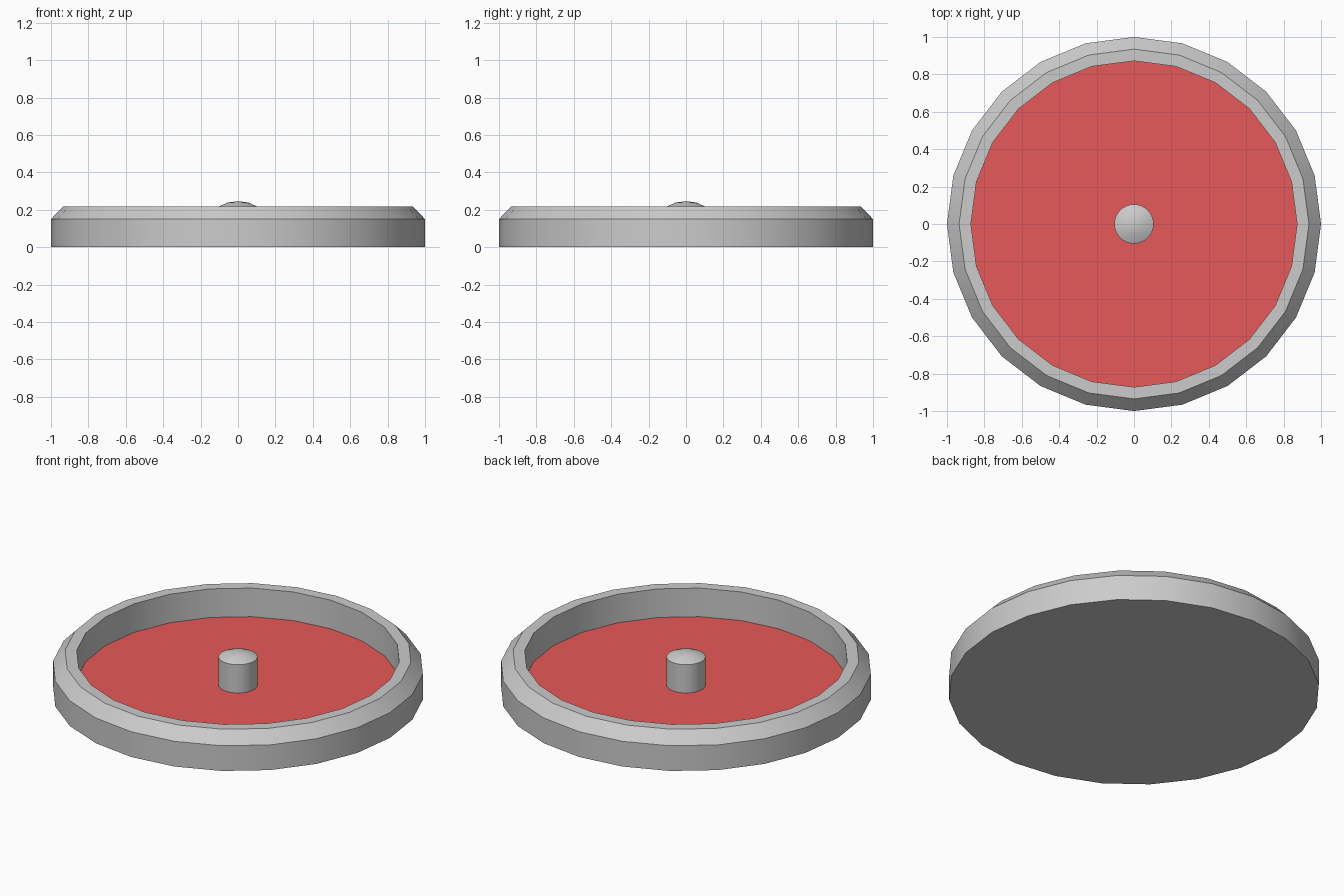
import bpy, bmesh
from math import cos, sin, tau, radians

if "Cube" in bpy.data.objects:
    bpy.data.objects.remove(bpy.data.objects["Cube"])


def lathe(name, profile, sides):
    """Revolve (radius, z) points around z; zero radius gives a single pole."""
    bm = bmesh.new()
    rings = []
    for r, z in profile:
        if r == 0:
            rings.append([bm.verts.new((0, 0, z))] * sides)
        else:
            rings.append([bm.verts.new((r * cos(tau * i / sides), r * sin(tau * i / sides), z))
                          for i in range(sides)])
    for a, b in zip(rings, rings[1:]):
        for i in range(sides):
            j = (i + 1) % sides
            corners = list(dict.fromkeys((a[i], a[j], b[j], b[i])))
            bm.faces.new(corners)
    # Close open ends with flat caps
    if profile[0][0] > 0:
        bm.faces.new(rings[0][::-1])
    if profile[-1][0] > 0:
        bm.faces.new(rings[-1])
    mesh = bpy.data.meshes.new(name)
    bm.to_mesh(mesh)
    bm.free()
    obj = bpy.data.objects.new(name, mesh)
    bpy.context.collection.objects.link(obj)
    bpy.ops.object.select_all(action='DESELECT')
    obj.select_set(True)
    bpy.context.view_layer.objects.active = obj
    bpy.ops.object.shade_smooth_by_angle(angle=radians(30))
    return obj


FLOOR = 0.048

# Tray: outer wall, chamfer, flat rim, inner wall and recessed floor
tray = lathe("tray", [(1, 0), (1, 0.15), (0.935, 0.218), (0.872, 0.218), (0.872, FLOOR)], 24)

# Red recessed floor, the last face of the tray
red = bpy.data.materials.new("red_floor")
red.diffuse_color = (0.8, 0.1, 0.1, 0.85)
red.use_nodes = True
red.node_tree.nodes["Principled BSDF"].inputs["Base Color"].default_value = red.diffuse_color
grey = bpy.data.materials.new("grey")
grey.diffuse_color = (0.8, 0.8, 0.8, 1)
grey.use_nodes = True
grey.node_tree.nodes["Principled BSDF"].inputs["Base Color"].default_value = grey.diffuse_color
tray.data.materials.append(grey)
tray.data.materials.append(red)
tray.data.polygons[-1].material_index = 1

# Centre pin with a shallow domed top
lathe("centre_pin", [(0.105, FLOOR), (0.105, 0.216), (0.055, 0.239), (0, 0.246)], 32)
